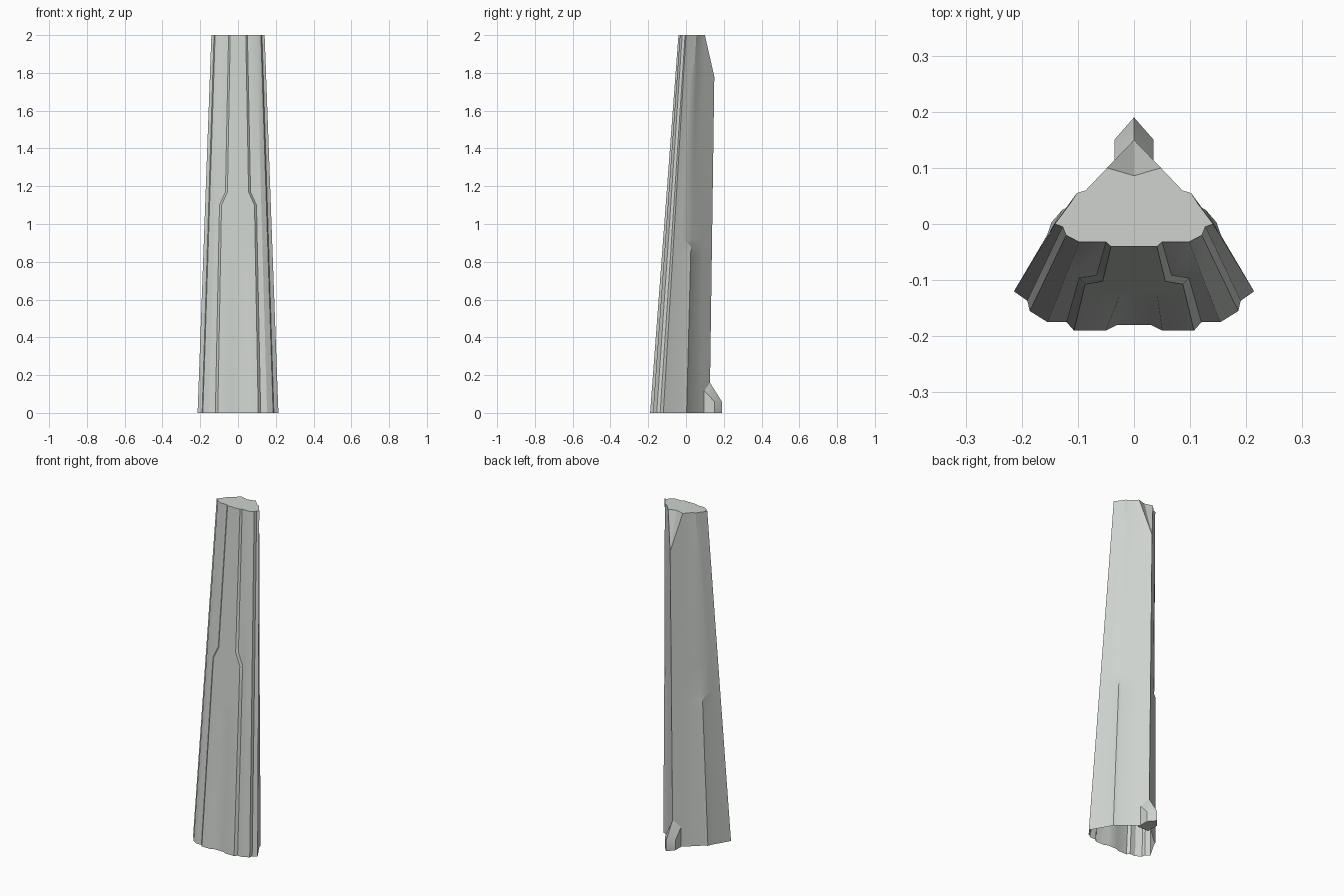
import bpy, bmesh, math

old = bpy.data.objects.get("Cube")
if old:
    bpy.data.objects.remove(old, do_unlink=True)

mat = bpy.data.materials.new("pale grey")
mat.use_nodes = True
colour = (0.62, 0.65, 0.62, 1)
mat.diffuse_color = colour
mat.node_tree.nodes["Principled BSDF"].inputs["Base Color"].default_value = colour


def finish(name, bm):
    mesh = bpy.data.meshes.new(name)
    bm.to_mesh(mesh)
    bm.free()
    mesh.materials.append(mat)
    obj = bpy.data.objects.new(name, mesh)
    bpy.context.collection.objects.link(obj)
    bpy.ops.object.select_all(action='DESELECT')
    obj.select_set(True)
    bpy.context.view_layer.objects.active = obj
    bpy.ops.object.shade_smooth_by_angle(angle=math.radians(28))
    return obj


# Half outlines of the tapered shaft, from front centre round to back ridge
foot = [(0, -.19), (.03, -.19), (.05, -.19), (.107, -.19), (.12, -.175),
        (.154, -.175), (.186, -.155), (.19, -.137), (.214, -.12),
        (.155, -.02), (.147, .003), (.13, .01), (.05, .082), (0, .125)]
head = [(0, -.04), (.02, -.04), (.03, -.04), (.071, -.04), (.08, -.032),
        (.098, -.032), (.121, -.02), (.127, -.005), (.141, 0),
        (.114, .036), (.102, .055), (.086, .06), (.048, .1), (0, .153)]
GROOVE, PANEL, STEP = (0, 1), (3, 4), (9, 10)
RIDGE = len(foot) - 1


def section(z):
    t = z / 2
    points = []
    for i, (a, b) in enumerate(zip(foot, head)):
        x, y = a[0] + (b[0] - a[0]) * t, a[1] + (b[1] - a[1]) * t
        if i in GROOVE:                      # shallow groove fading upwards
            y += .01 * max(0, 1 - z / (.82 if i else .88))
        if i in PANEL and z > 1.13:          # raised front panel narrows
            x -= .03
        if i in STEP and z > .9:             # side step jogs forward
            shift = .033 * (2 - z) / 1.08
            x, y = x + .6 * shift, y - shift
        if i == RIDGE and z == 2:            # chamfered ridge top
            y = .086
        points.append((x, y, z))
    return points + [(-x, y, z) for x, y, z in points[-2:0:-1]]


# Shaft: loft through the levels, open underneath
bm = bmesh.new()
levels = (0, .82, .88, .92, 1.1, 1.17, 1.78, 2)
rings = [[bm.verts.new(p) for p in section(z)] for z in levels]
count = len(rings[0])
for low, up in zip(rings, rings[1:]):
    for i in range(count):
        j = (i + 1) % count
        if up is rings[-1] and i == RIDGE - 1:
            bm.faces.new((low[i], low[j], up[i]))
            bm.faces.new((low[j], up[j], up[i]))
        elif up is rings[-1] and i == RIDGE:
            bm.faces.new((low[i], low[j], up[j]))
            bm.faces.new((low[i], up[j], up[i]))
        else:
            bm.faces.new((low[i], low[j], up[j], up[i]))
bm.faces.new(rings[-1])
finish("tapered_shaft", bm)

# Pointed spur at the foot of the back ridge
bm = bmesh.new()
half = [(.035, .075, 0), (.035, .15, 0), (.035, .15, .06), (.035, .085, .13)]
centre = [(0, .19, 0), (0, .19, .06), (0, .125, .163)]
for p in half + [(-x, y, z) for x, y, z in half] + centre:
    bm.verts.new(p)
bmesh.ops.convex_hull(bm, input=bm.verts[:])
bmesh.ops.dissolve_limit(bm, angle_limit=.02, verts=bm.verts[:], edges=bm.edges[:])
bmesh.ops.recalc_face_normals(bm, faces=bm.faces[:])
finish("back_spur", bm)
